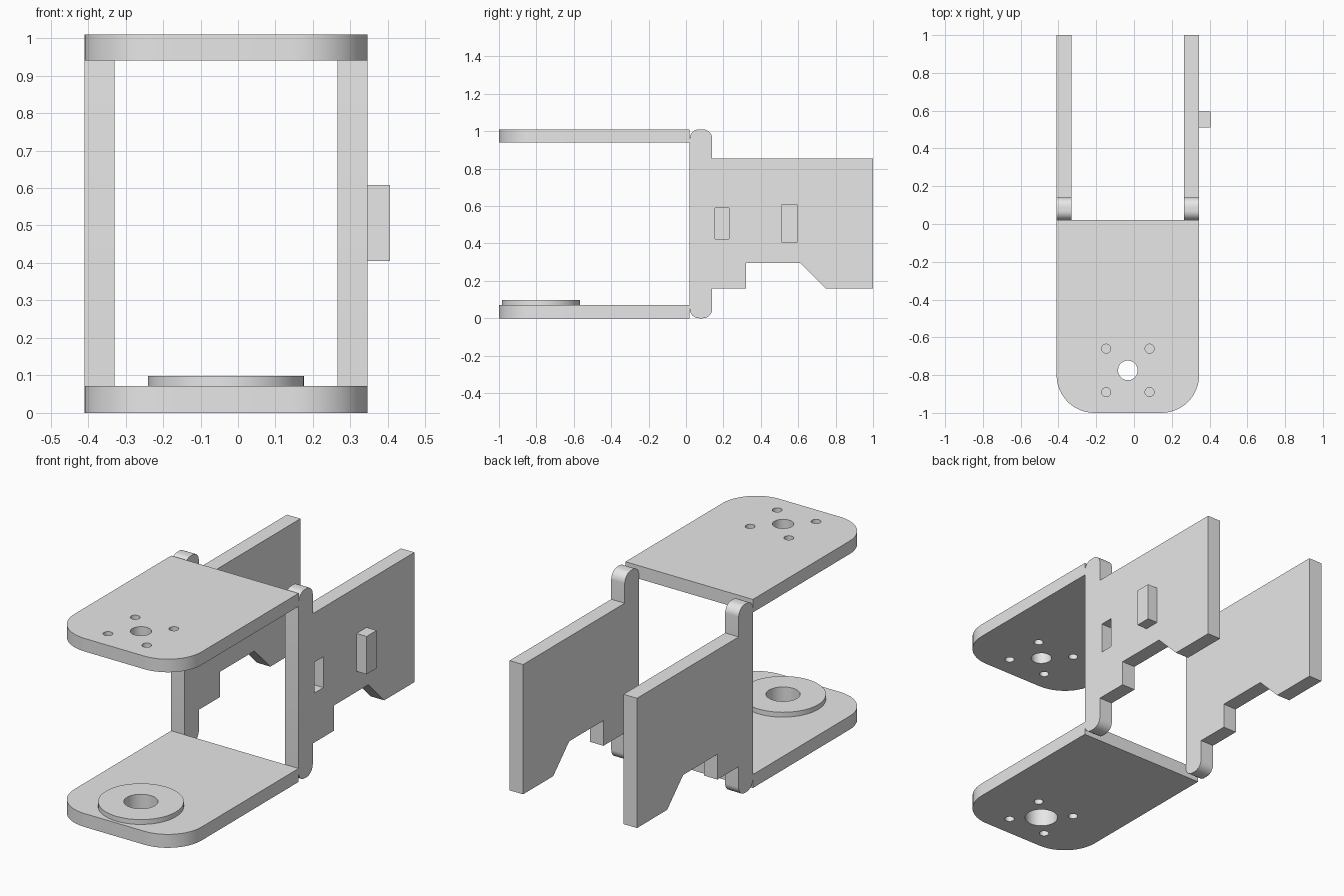
import bpy, bmesh, math
from mathutils import Vector

cube = bpy.data.objects.get("Cube")
if cube:
    bpy.data.objects.remove(cube, do_unlink=True)

grey = bpy.data.materials.new("light_grey")
grey.use_nodes = True
grey.diffuse_color = (0.8, 0.8, 0.8, 1)
grey.node_tree.nodes["Principled BSDF"].inputs["Base Color"].default_value = grey.diffuse_color

LEFT, RIGHT = 0.345, -0.41       # outer faces of the bracket
MID = (LEFT + RIGHT) / 2
THICK = 0.08                     # side panel thickness
FOLD = 0.02                      # where plates meet the panels
TOP = 1.01
HUB_Y = -0.775


def rounded(corners, steps=12):
    """Outline from (u, v, radius) corners; rounded corners are square ones."""
    out = []
    for i, (u, v, r) in enumerate(corners):
        p = Vector((u, v))
        if not r:
            out.append(p)
            continue
        da = (Vector(corners[i - 1][:2]) - p).normalized() * r
        db = (Vector(corners[(i + 1) % len(corners)][:2]) - p).normalized() * r
        for k in range(steps + 1):
            t = math.pi / 2 * k / steps
            out.append(p + da + db - db * math.cos(t) - da * math.sin(t))
    return out


def finish(name, bm):
    bmesh.ops.recalc_face_normals(bm, faces=bm.faces)
    mesh = bpy.data.meshes.new(name)
    bm.to_mesh(mesh)
    bm.free()
    mesh.materials.append(grey)
    obj = bpy.data.objects.new(name, mesh)
    bpy.context.collection.objects.link(obj)
    return obj


def prism(name, outline, axis, low, high):
    """Extrude an outline along x (outline in y, z) or z (outline in x, y)."""
    bm = bmesh.new()
    place = (lambda p: (low, p.x, p.y)) if axis == "x" else (lambda p: (p.x, p.y, low))
    face = bm.faces.new([bm.verts.new(place(p)) for p in outline])
    grown = bmesh.ops.extrude_face_region(bm, geom=[face])
    verts = [g for g in grown["geom"] if isinstance(g, bmesh.types.BMVert)]
    shift = Vector((1, 0, 0) if axis == "x" else (0, 0, 1)) * (high - low)
    bmesh.ops.translate(bm, verts=verts, vec=shift)
    return finish(name, bm)


def disc(name, x, y, radius, low, high, sides=48):
    circle = [Vector((x + radius * math.cos(2 * math.pi * k / sides),
                      y + radius * math.sin(2 * math.pi * k / sides))) for k in range(sides)]
    return prism(name, circle, "z", low, high)


def box(name, x0, x1, y0, y1, z0, z1):
    return prism(name, rounded([(y0, z0, 0), (y1, z0, 0), (y1, z1, 0), (y0, z1, 0)]), "x", x0, x1)


def activate(obj):
    bpy.ops.object.select_all(action="DESELECT")
    obj.select_set(True)
    bpy.context.view_layer.objects.active = obj


def cut(obj, cutters):
    for cutter in cutters:
        mod = obj.modifiers.new("cut", "BOOLEAN")
        mod.operation = "DIFFERENCE"
        mod.solver = "EXACT"
        mod.object = cutter
        activate(obj)
        bpy.ops.object.modifier_apply(modifier=mod.name)
        bpy.data.objects.remove(cutter, do_unlink=True)


def smooth(obj):
    activate(obj)
    bpy.ops.object.shade_smooth_by_angle(angle=math.radians(30))


# Top and bottom plates with a centre hole and four screw holes
plate_outline = rounded([(RIGHT, FOLD, 0), (RIGHT, -1, 0.2), (LEFT, -1, 0.2), (LEFT, FOLD, 0)])
for name, low, high, bore in (("top_plate", 0.94, TOP, 0.052), ("bottom_plate", 0, 0.072, 0.083)):
    plate = prism(name, plate_outline, "z", low, high)
    holes = [disc("hole_cutter", MID, HUB_Y, bore, low - 0.1, high + 0.1)]
    for sx in (-1, 1):
        for sy in (-1, 1):
            holes.append(disc("hole_cutter", MID + sx * 0.115, HUB_Y + sy * 0.115,
                              0.024, low - 0.1, high + 0.1, 24))
    cut(plate, holes)
    smooth(plate)

# Raised bearing ring on the bottom plate
ring = disc("bearing_ring", MID, HUB_Y, 0.208, 0.072, 0.098, 64)
cut(ring, [disc("hole_cutter", MID, HUB_Y, 0.083, 0, 0.2)])
smooth(ring)

# Side panels: rounded upright tab in front, notched plate behind
panel_outline = rounded([
    (FOLD, 0, 0.05), (0.14, 0, 0.05), (0.14, 0.16, 0), (0.32, 0.16, 0),
    (0.32, 0.295, 0), (0.61, 0.295, 0), (0.745, 0.16, 0), (1, 0.16, 0),
    (1, 0.855, 0), (0.14, 0.855, 0), (0.14, TOP, 0.05), (FOLD, TOP, 0.05)])
right_panel = prism("right_panel", panel_outline, "x", RIGHT, RIGHT + THICK)
left_panel = prism("left_panel", panel_outline, "x", LEFT - THICK, LEFT)

# Blind slot and protruding peg on the left panel
cut(left_panel, [box("slot_cutter", LEFT - 0.06, LEFT + 0.1, 0.155, 0.23, 0.425, 0.59)])
smooth(right_panel)
smooth(left_panel)
box("left_peg", LEFT, LEFT + 0.06, 0.51, 0.595, 0.405, 0.608)
